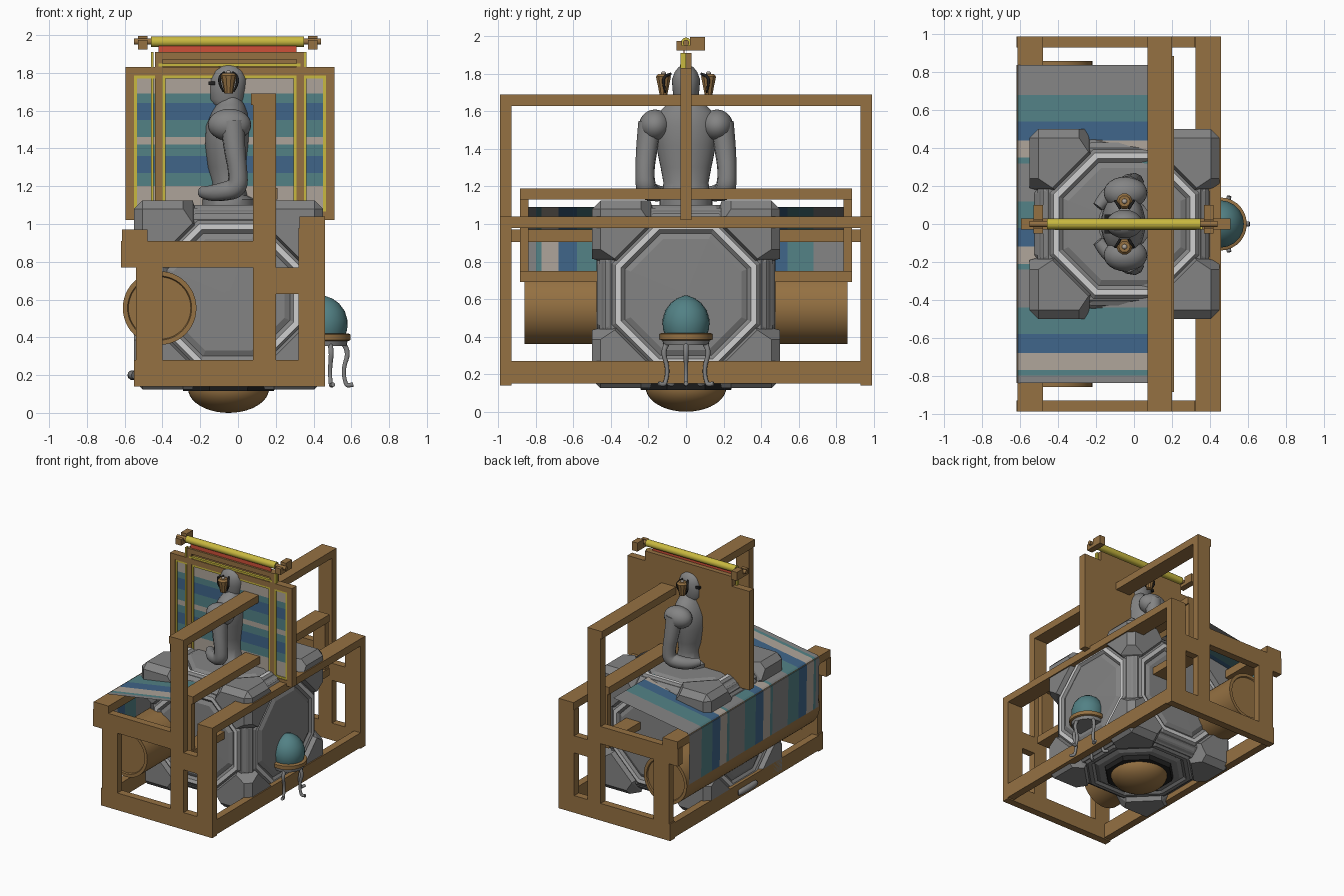
import bpy, bmesh, math
from itertools import permutations
from mathutils import Vector, Matrix

if "Cube" in bpy.data.objects:
    bpy.data.objects.remove(bpy.data.objects["Cube"])

def mat(name, r, g, b):
    m = bpy.data.materials.new(name)
    m.diffuse_color = (r, g, b, 1)
    m.use_nodes = True
    m.node_tree.nodes["Principled BSDF"].inputs["Base Color"].default_value = m.diffuse_color
    return m

WOOD = mat("wood", .30, .165, .055)
GREY = mat("steel grey", .23, .23, .23)
PALE = mat("pale grey", .62, .62, .62)
TEAL = mat("teal", .085, .22, .235)
BLUE = mat("blue", .05, .13, .25)
BEIGE = mat("beige", .42, .37, .32)
RED = mat("red", .62, .08, .04)
GOLD = mat("gold", .58, .48, .05)
BLACK = mat("black", .015, .015, .015)

def finish(name, bm, mats, smooth=False, recalc=True):
    if recalc:
        bmesh.ops.recalc_face_normals(bm, faces=bm.faces)
    me = bpy.data.meshes.new(name)
    bm.to_mesh(me)
    bm.free()
    for m in mats:
        me.materials.append(m)
    ob = bpy.data.objects.new(name, me)
    bpy.context.collection.objects.link(ob)
    if smooth:
        bpy.ops.object.select_all(action='DESELECT')
        ob.select_set(True)
        bpy.context.view_layer.objects.active = ob
        bpy.ops.object.shade_smooth_by_angle(angle=math.radians(40))
    return ob

def box(name, x0, x1, y0, y1, z0, z1, m, bevel=0):
    bm = bmesh.new()
    bmesh.ops.create_cube(bm, size=1)
    for v in bm.verts:
        v.co = Vector(((x0 + x1) / 2 + v.co.x * (x1 - x0), (y0 + y1) / 2 + v.co.y * (y1 - y0),
                       (z0 + z1) / 2 + v.co.z * (z1 - z0)))
    if bevel:
        bmesh.ops.bevel(bm, geom=bm.edges[:], offset=bevel, segments=1, affect='EDGES')
    return finish(name, bm, [m])

def loft(name, rings, mats, n=32, matrix=Matrix(), idx=None, smooth=True, turn=0):
    """Stack of ellipses (z, cx, rx, ry); idx gives the material of each band."""
    bm = bmesh.new()
    loops = [[bm.verts.new(matrix @ Vector((cx + rx * math.cos(turn + math.tau * i / n),
              ry * math.sin(turn + math.tau * i / n), z))) for i in range(n)] for z, cx, rx, ry in rings]
    for k in range(len(loops) - 1):
        for i in range(n):
            j = (i + 1) % n
            f = bm.faces.new((loops[k][i], loops[k][j], loops[k + 1][j], loops[k + 1][i]))
            f.material_index = idx[k] if idx else 0
    bm.faces.new(loops[0][::-1])
    bm.faces.new(loops[-1])
    return finish(name, bm, mats, smooth)

def ball(name, c, r, m, u=24, v=14):
    bm = bmesh.new()
    bmesh.ops.create_uvsphere(bm, u_segments=u, v_segments=v, radius=1)
    bmesh.ops.transform(bm, verts=bm.verts, matrix=Matrix.Translation(c) @ Matrix.Diagonal((*r, 1)))
    return finish(name, bm, [m], True)

def tube(name, pts, m):
    """Smooth tube through (x, y, z, radius) points."""
    cu = bpy.data.curves.new(name, 'CURVE')
    cu.dimensions, cu.bevel_depth, cu.bevel_resolution, cu.use_fill_caps = '3D', 1, 3, True
    cu.resolution_u = 6
    sp = cu.splines.new('NURBS')
    sp.points.add(len(pts) - 1)
    for p, (x, y, z, r) in zip(sp.points, pts):
        p.co, p.radius = (x, y, z, 1), r
    sp.order_u, sp.use_endpoint_u = 3, True
    cu.materials.append(m)
    ob = bpy.data.objects.new(name, cu)
    bpy.context.collection.objects.link(ob)
    bpy.ops.object.select_all(action='DESELECT')
    ob.select_set(True)
    bpy.context.view_layer.objects.active = ob
    bpy.ops.object.convert(target='MESH')
    bpy.ops.object.shade_smooth_by_angle(angle=math.radians(50))

# --- Loom frame
for s in (-1, 1):
    a, b = sorted((s * .93, s * .99))
    box("base_end_beam", -.55, .46, a, b, .14, .28, WOOD)
    box("front_post", -.54, -.40, a, b, .28, .77, WOOD)
    box("tall_post", .08, .20, a, b, .28, 1.63, WOOD)
    box("back_post", .32, .46, a, b, .28, .98, WOOD)
    box("side_arm", -.62, .08, a, b, .77, .91, WOOD)
    box("side_brace", .20, .32, a, b, .63, .77, WOOD)
    a, b = sorted((s * .84, s * .885))
    box("beater_post", .09, .20, a, b, .75, 1.13, WOOD)
box("base_rail_left", -.55, -.49, -.93, .93, .15, .27, WOOD)
box("base_rail_right", .40, .46, -.93, .93, .15, .27, WOOD)
box("breast_beam", -.615, -.48, -.99, .99, .905, .97, WOOD)
box("top_beam", .07, .20, -.99, .99, 1.63, 1.69, WOOD)
box("back_beam", .325, .46, -.99, .99, .98, 1.04, WOOD)
box("beater_top", .08, .21, -.885, .885, 1.13, 1.19, WOOD)
box("beater_bottom", .08, .21, -.885, .885, .69, .75, WOOD)

# --- Cloth roll with sunken ends
to_y = Matrix.Translation((-.415, 0, .555)) @ Matrix.Rotation(math.pi / 2, 4, 'X')
loft("cloth_roll", [(z, 0, r, r) for z, r in ((-.85, .15), (-.85, .165), (-.86, .17), (-.86, .195),
     (.86, .195), (.86, .17), (.85, .165), (.85, .15))], [WOOD], 48, to_y)

# --- Striped cloth, the stripes repeating along y
bm = bmesh.new()
cuts = [(-.84, 0)]
for k in range(3):
    y = -.80 + .56 * k
    cuts += [(y, 1), (y + .03, 2), (y + .12, 3), (y + .22, 1), (y + .36, 0)]
cuts = [c for c in cuts if c[0] < .84] + [(.84, 0)]
prof = [(.07, 1.09), (-.60, .98), (-.618, .965), (-.62, .94), (-.613, .56)]
rows = [[bm.verts.new((x, y, z)) for x, z in prof] for y, _ in cuts]
for k in range(len(rows) - 1):
    for i in range(len(prof) - 1):
        f = bm.faces.new((rows[k][i], rows[k][i + 1], rows[k + 1][i + 1], rows[k + 1][i]))
        f.material_index = cuts[k][1]
finish("striped_cloth", bm, [GREY, TEAL, BEIGE, BLUE])

# --- Armoured crate: core, eight corner guards, octagon panels
C = Vector((-.05, 0, .625))
box("crate_core", -.51, .41, -.46, .46, .165, 1.085, GREY, .06)
for sx in (-1, 1):
    for sy in (-1, 1):
        for sz in (-1, 1):
            bm = bmesh.new()
            for base in ((.5, .455, .24), (.5, .38, .19), (.5, .455, .455), (.43, .36, .17)):
                for p in set(permutations(base)):
                    bm.verts.new(C + Vector((p[0] * sx, p[1] * sy, p[2] * sz)))
            bmesh.ops.convex_hull(bm, input=bm.verts)
            finish("corner_guard", bm, [GREY])
octagon = [(.44, .43), (.455, .40), (.475, .375), (.475, .345), (.46, .325), (.475, .295), (.477, .02)]
for d in ((1, 0, 0), (-1, 0, 0), (0, 1, 0), (0, -1, 0), (0, 0, 1), (0, 0, -1)):
    M = Matrix.Translation(C) @ Vector(d).to_track_quat('Z', 'Y').to_matrix().to_4x4()
    k = 1 / math.cos(math.pi / 8)
    loft("octagon_panel", [(h, 0, a * k, a * k) for h, a in octagon], [GREY, GREY if d[2] < 0 else PALE],
         8, M, (0, 0, 1, 0, 0, 0), False, math.pi / 8)

# --- Dome foot under the crate, and the side handle
ball("dome_foot", (-.05, 0, .13), (.215, .215, .13), WOOD, 40, 20)
loft("dome_collar", [(.115, 0, .26, .26), (.15, 0, .27, .27)], [BLACK], 8, Matrix.Translation((-.05, 0, 0)),
     smooth=False, turn=math.pi / 8)
tube("side_handle", [(-.55, -.11, .2, .02), (-.56, -.10, .2, .026), (-.56, .10, .2, .026), (-.55, .11, .2, .02)], GREY)

# --- Globe on a five-legged stand
G = Matrix.Translation((.455, 0, 0))
loft("globe", [(.40, 0, .11, .11), (.44, 0, .123, .123), (.49, 0, .125, .125), (.54, 0, .11, .11),
     (.58, 0, .08, .08), (.605, 0, .045, .045), (.62, 0, .004, .004)], [TEAL], 20, G)
loft("globe_seat", [(.38, 0, .13, .13), (.385, 0, .14, .14), (.415, 0, .14, .14), (.42, 0, .13, .13)], [WOOD], 28, G)
loft("stand_plate", [(.355, 0, .12, .12), (.38, 0, .125, .125)], [GREY], 28, G)
for i in range(5):
    c, s = math.cos(math.tau * i / 5), math.sin(math.tau * i / 5)
    tube("stand_leg", [(.455 + r * c, r * s, z, w) for r, z, w in ((.10, .37, .014), (.135, .33, .014),
         (.10, .23, .011), (.115, .15, .011), (.13, .145, .013), (.155, .15, .012))], GREY)

# --- Painted screen: wide landscape panel with a taller centre frame
box("screen_back", -.595, .51, -.012, .03, 1.02, 1.83, WOOD)
box("screen_back_centre", -.44, .35, -.012, .03, 1.02, 1.91, WOOD)

def frame(name, x0, x1, z0, z1, w, y, m):
    box(name, x0, x0 + w, y, 0, z0, z1, m)
    box(name, x1 - w, x1, y, 0, z0, z1, m)
    box(name, x0 + w, x1 - w, y, 0, z0, z0 + w, m)
    box(name, x0 + w, x1 - w, y, 0, z1 - w, z1, m)

frame("wide_frame", -.595, .51, 1.02, 1.83, .045, -.03, WOOD)
frame("wide_gold_trim", -.55, .465, 1.065, 1.785, .015, -.025, GOLD)
frame("centre_frame", -.44, .35, 1.02, 1.91, .04, -.03, WOOD)
frame("centre_gold_trim", -.40, .31, 1.06, 1.785, .016, -.027, GOLD)
box("centre_header", -.40, .31, -.03, 0, 1.785, 1.83, WOOD)
box("header_gold_line", -.42, .33, -.032, 0, 1.835, 1.85, GOLD)
for x in (-.46, .35):
    box("side_gold_line", x, x + .012, -.028, 0, 1.06, 1.91, GOLD)
bands = [(1.07, BEIGE), (1.2, TEAL), (1.27, BLUE), (1.36, TEAL), (1.42, BEIGE), (1.46, TEAL),
         (1.55, BLUE), (1.64, TEAL), (1.69, BEIGE), (1.78, None)]
for (z0, m), (z1, _) in zip(bands, bands[1:]):
    box("landscape_band", -.54, .455, -.018, -.011, z0, z1, m)

# --- Hanging roll on two brackets
to_x = Matrix.Translation((-.055, 0, 1.965)) @ Matrix.Rotation(math.pi / 2, 4, 'Y')
for name, r, h, m in (("red_roll", .027, .375, RED), ("gold_roll_cap", .028, .405, GOLD), ("roll_axle", .016, .495, WOOD)):
    loft(name, [(-h, 0, r, r), (h, 0, r, r)], [m], 20, to_x)
box("red_banner", -.42, .31, -.014, -.008, 1.905, 1.965, RED)
for x in (-.53, .37):
    box("roll_bracket", x, x + .05, -.05, .10, 1.925, 1.95, WOOD)
    box("roll_bracket_block", x, x + .05, .02, .10, 1.94, 1.995, WOOD)
    box("roll_bracket_lip", x, x + .05, -.05, -.02, 1.94, 1.975, WOOD)

# --- Suit of armour facing -x
loft("armour_torso", [(1.09, -.05, .14, .14), (1.13, -.05, .14, .14), (1.15, -.05, .10, .13), (1.22, -.05, .085, .12),
     (1.30, -.06, .10, .135), (1.42, -.06, .115, .16), (1.52, -.055, .115, .17), (1.59, -.045, .095, .15),
     (1.63, -.04, .075, .11), (1.655, -.04, .06, .07), (1.70, -.045, .05, .05)], [GREY])
loft("helmet", [(1.63, -.055, .07, .055), (1.66, -.06, .09, .065), (1.72, -.055, .095, .072), (1.77, -.05, .095, .075),
     (1.81, -.05, .08, .06), (1.835, -.05, .05, .04), (1.85, -.05, .01, .01)], [GREY])
box("visor_slit", -.155, -.10, -.05, .05, 1.735, 1.755, BLACK)
for s in (-1, 1):
    ball("pauldron", (-.045, s * .165, 1.525), (.115, .085, .085), GREY)
    tube("armour_arm", [(-.03, s * .19, 1.54, .065), (-.02, s * .21, 1.40, .058), (.0, s * .22, 1.28, .05),
         (.0, s * .215, 1.19, .055), (-.08, s * .19, 1.17, .05), (-.15, s * .14, 1.16, .042), (-.19, s * .09, 1.17, .03)], GREY)
    # fluted side ornaments with dark prongs
    loft("side_ornament", [(1.69, 0, .022, .022), (1.73, 0, .03, .03), (1.785, 0, .042, .042), (1.80, 0, .03, .03)],
         [WOOD], 10, Matrix.Translation((-.05, s * .12, 0)), smooth=False)
    ball("ornament_tip", (-.05, s * .12, 1.803), (.014, .014, .01), BEIGE, 10, 6)
    for dx in (-.045, .045):
        tube("ornament_prong", [(-.05 + dx * .5, s * .08, 1.80, .007), (-.05 + dx, s * .12, 1.79, .008),
             (-.05 + dx * 1.1, s * .12, 1.74, .008), (-.05 + dx * .6, s * .11, 1.70, .004)], BLACK)
